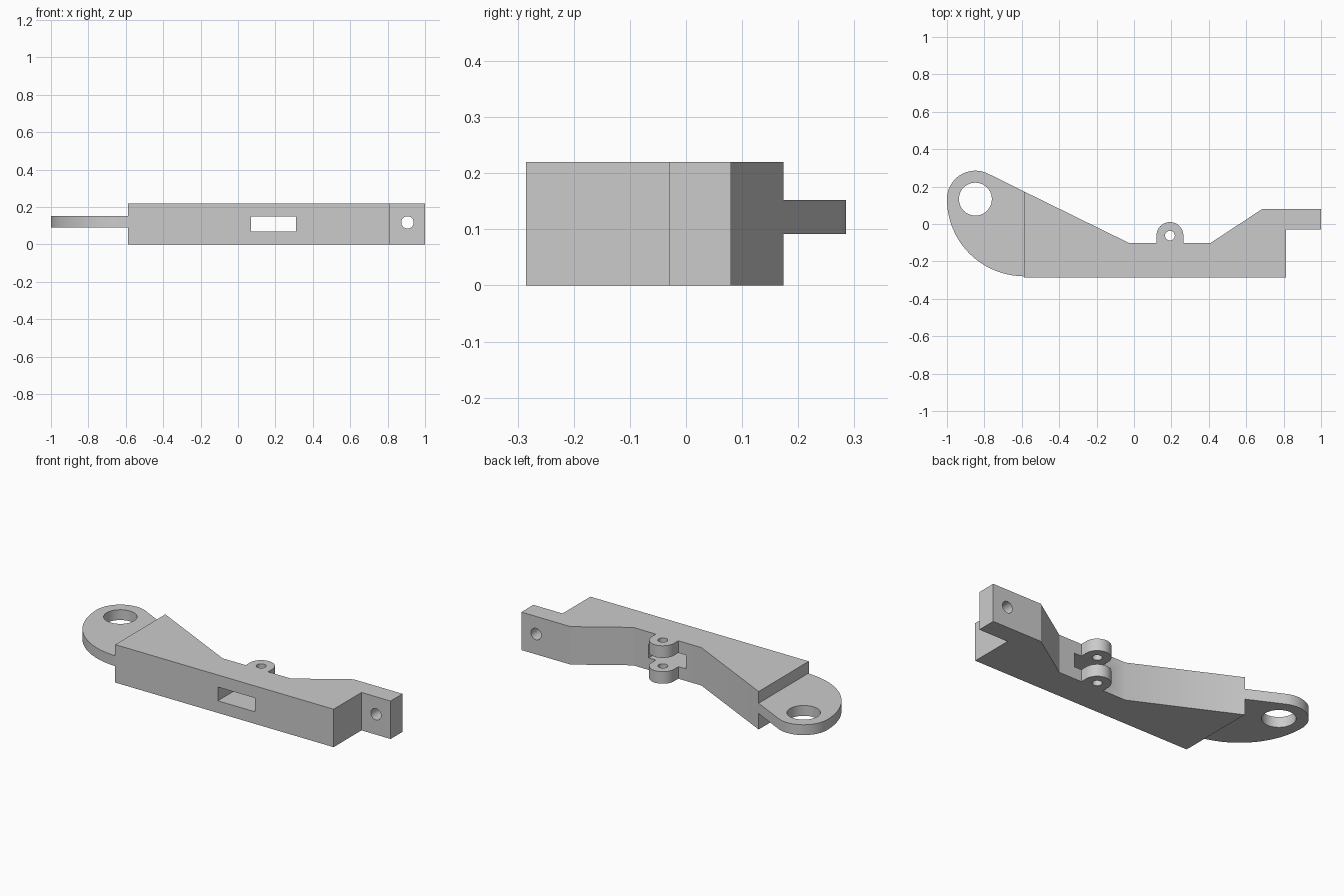
import bpy, bmesh
from math import sin, cos, radians
from mathutils import Matrix

if "Cube" in bpy.data.objects:
    bpy.data.objects.remove(bpy.data.objects["Cube"], do_unlink=True)

HEIGHT = 0.22
GREY = (0.6, 0.6, 0.6, 1)
grey = bpy.data.materials.new("plain grey")
grey.use_nodes = True
grey.diffuse_color = GREY
grey.node_tree.nodes["Principled BSDF"].inputs["Base Color"].default_value = GREY


def arc(cx, cy, r, start, end, steps):
    angles = [radians(start + (end - start) * i / steps) for i in range(steps + 1)]
    return [(cx + r * cos(a), cy + r * sin(a)) for a in angles]


def finish(name, bm):
    bmesh.ops.recalc_face_normals(bm, faces=bm.faces)
    mesh = bpy.data.meshes.new(name)
    bm.to_mesh(mesh)
    bm.free()
    mesh.materials.append(grey)
    obj = bpy.data.objects.new(name, mesh)
    bpy.context.collection.objects.link(obj)
    return obj


def extrude(name, outline, z0, z1):
    bm = bmesh.new()
    face = bm.faces.new([bm.verts.new((x, y, z0)) for x, y in outline])
    side = bmesh.ops.extrude_face_region(bm, geom=[face])["geom"]
    bmesh.ops.translate(bm, vec=(0, 0, z1 - z0),
                        verts=[v for v in side if isinstance(v, bmesh.types.BMVert)])
    return finish(name, bm)


def drill(name, centre, radius, axis="Z"):
    bm = bmesh.new()
    turn = Matrix.Rotation(radians(90), 4, "X") if axis == "Y" else Matrix()
    bmesh.ops.create_cone(bm, cap_ends=True, segments=48, radius1=radius, radius2=radius,
                          depth=0.5, matrix=Matrix.Translation(centre) @ turn)
    return finish(name, bm)


def cut(obj, cutters):
    bpy.context.view_layer.objects.active = obj
    for cutter in cutters:
        cutter.hide_render = True
        mod = obj.modifiers.new("cut", "BOOLEAN")
        mod.operation, mod.solver, mod.object = "DIFFERENCE", "EXACT", cutter
        bpy.ops.object.modifier_apply(modifier=mod.name)
        bpy.data.objects.remove(cutter, do_unlink=True)
    bpy.ops.object.select_all(action="DESELECT")
    obj.select_set(True)
    bpy.ops.object.shade_smooth_by_angle(angle=radians(30))


# Beam with end arm and rounded hinge lug
lug_x, lug_y = 0.192, -0.062
beam = extrude("lever_beam", [
    (-0.588, -0.285), (0.813, -0.285), (0.813, -0.03), (1, -0.03), (1, 0.08),
    (0.685, 0.08), (0.41, -0.101), (lug_x + 0.072, -0.101),
    *arc(lug_x, lug_y, 0.072, 0, 180, 24),
    (lug_x - 0.072, -0.101), (-0.028, -0.101), (-0.588, 0.174)], 0, HEIGHT)

# Slot through the beam splits the lug in two; pin holes in lug and arm
slot = extrude("slot_cutter", [(0.07, -0.4), (0.31, -0.4), (0.31, 0.1), (0.07, 0.1)],
               0.07, 0.15)
cut(beam, [slot,
           drill("lug_hole_cutter", (lug_x, lug_y, 0.11), 0.026),
           drill("arm_hole_cutter", (0.906, 0, 0.118), 0.033, "Y")])

# Thin pivot tab: large curve below, small round end, straight flank to the beam
eye_x, eye_y = -0.848, 0.133
tab = extrude("pivot_tab", [
    (-0.588, 0.174), *arc(eye_x, eye_y, 0.152, 63.8, 180, 32),
    *arc(-0.588, eye_y, 0.412, 180, 270, 32)[1:-1], (-0.588, -0.28)], 0.092, 0.152)
cut(tab, [drill("pivot_hole_cutter", (eye_x, eye_y, 0.12), 0.088)])
